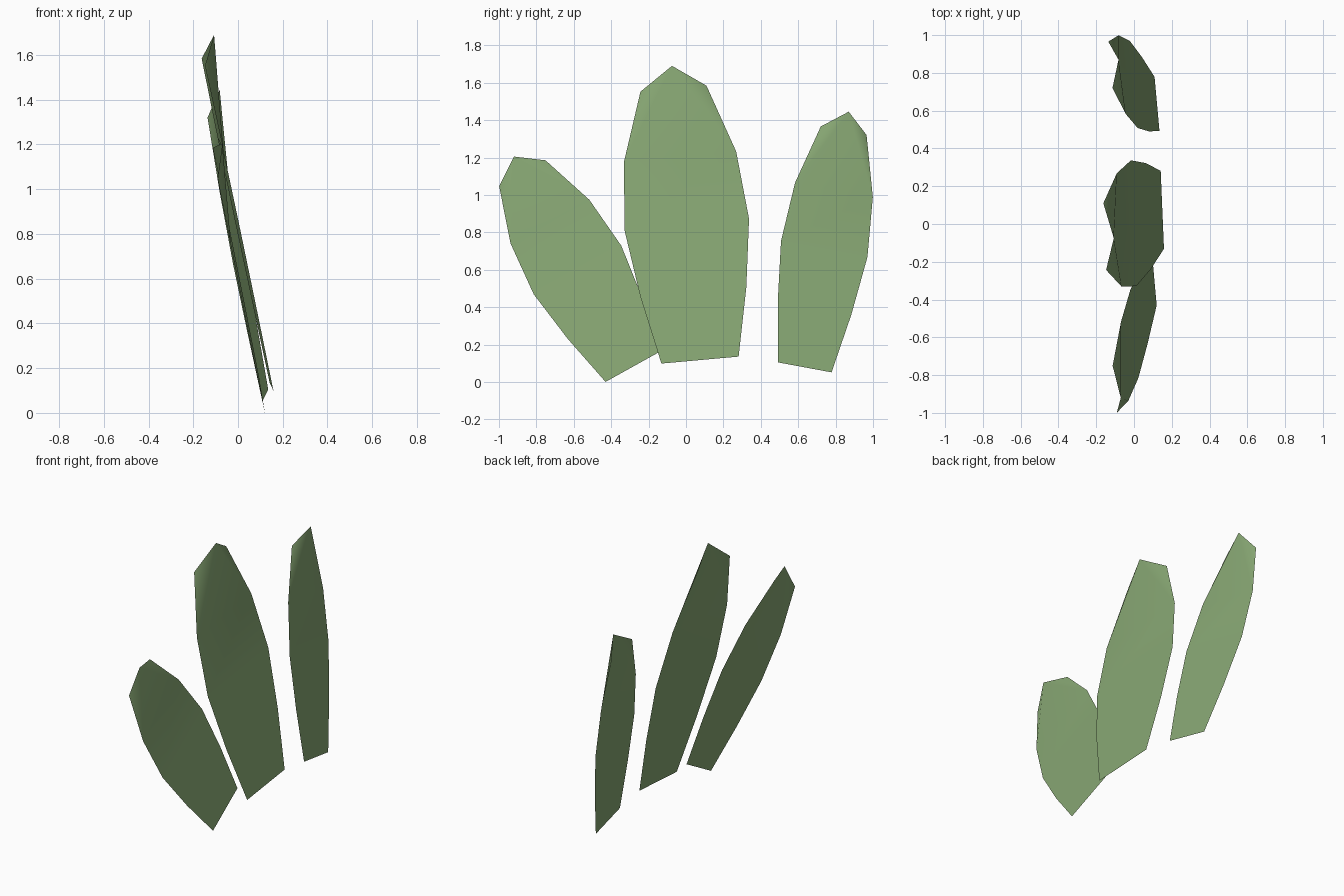
import bpy
from mathutils import Vector

if "Cube" in bpy.data.objects:
    bpy.data.objects.remove(bpy.data.objects["Cube"])

# relative half-width of the blade at five evenly spaced rows, base to top
PROFILE = [0.62, 0.85, 1.0, 0.9, 0.53]

green = bpy.data.materials.new("leaf_green")
green.diffuse_color = (0.24, 0.38, 0.17, 1)
green.use_nodes = True
green.node_tree.nodes["Principled BSDF"].inputs["Base Color"].default_value = green.diffuse_color


def leaf(name, base, top, tip, half_width):
    """Single-sheet blade: straight spine, tapered rows, tip bent out of plane."""
    base, top, side = Vector(base), Vector(top), Vector(half_width)
    verts, faces = [], []
    for i, w in enumerate(PROFILE):
        centre = base.lerp(top, i / 4)
        verts += [centre - side * w, centre + side * w]
    verts.append(Vector(tip))
    for i in range(3):
        a = 2 * i
        faces.append((a, a + 1, a + 3, a + 2))
    # folded tip
    faces += [(6, 7, 10), (7, 9, 10), (8, 6, 10)]
    mesh = bpy.data.meshes.new(name)
    mesh.from_pydata([v[:] for v in verts], [], faces)
    mesh.materials.append(green)
    mesh.shade_smooth()
    obj = bpy.data.objects.new(name, mesh)
    bpy.context.collection.objects.link(obj)
    return obj


# three blades fanned along y
leaf("left_leaf", (0.107, -0.285, 0.081), (-0.102, -0.875, 1.116),
     (-0.07, -0.92, 1.205), (-0.021, 0.234, 0.13))
leaf("middle_leaf", (0.15, 0.075, 0.117), (-0.155, -0.067, 1.568),
     (-0.107, -0.075, 1.69), (-0.014, 0.333, 0.03))
leaf("right_leaf", (0.122, 0.635, 0.078), (-0.125, 0.843, 1.343),
     (-0.082, 0.87, 1.445), (-0.021, 0.231, -0.043))
